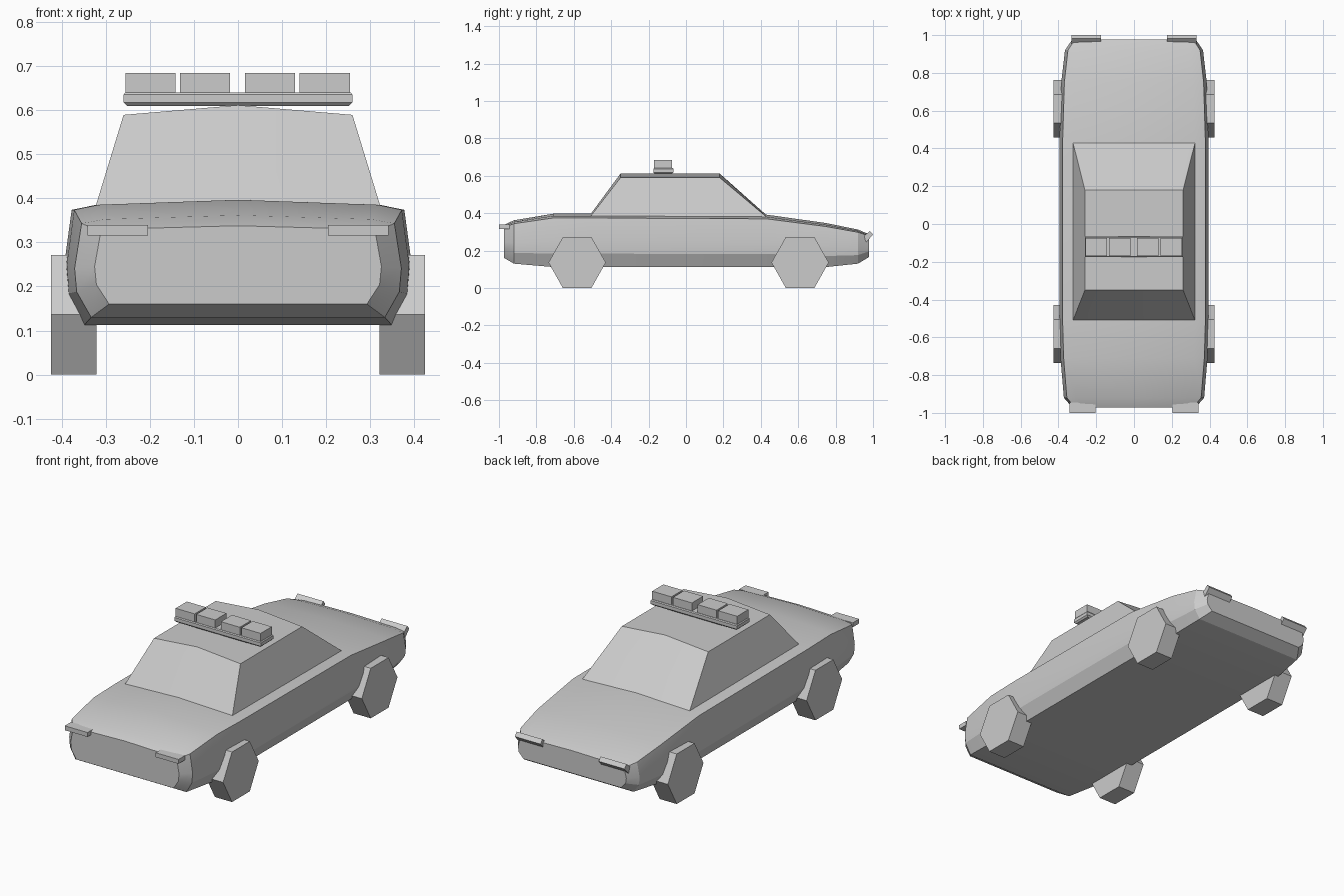
import bpy, math

if "Cube" in bpy.data.objects:
    bpy.data.objects.remove(bpy.data.objects["Cube"])


def mesh(name, verts, faces, smooth=False):
    me = bpy.data.meshes.new(name)
    me.from_pydata(verts, [], faces)
    me.update()
    ob = bpy.data.objects.new(name, me)
    bpy.context.collection.objects.link(ob)
    bpy.ops.object.select_all(action='DESELECT')
    ob.select_set(True)
    bpy.context.view_layer.objects.active = ob
    bpy.ops.object.mode_set(mode='EDIT')
    bpy.ops.mesh.select_all(action='SELECT')
    bpy.ops.mesh.normals_make_consistent(inside=False)
    bpy.ops.object.mode_set(mode='OBJECT')
    if smooth:
        bpy.ops.object.shade_smooth_by_angle(angle=math.radians(20))
    return ob


def loft(name, rings, smooth=False):
    """Bridge equal-length closed rings and cap both ends."""
    n = len(rings[0])
    verts = [v for r in rings for v in r]
    faces = [(k * n + i, k * n + (i + 1) % n, (k + 1) * n + (i + 1) % n, (k + 1) * n + i)
             for k in range(len(rings) - 1) for i in range(n)]
    last = (len(rings) - 1) * n
    faces += [tuple(range(n)), tuple(range(last, last + n))]
    return mesh(name, verts, faces, smooth)


def prism(name, profile, x0, x1):
    """Extrude a (y, z) profile along x."""
    return loft(name, [[(x, y, z) for y, z in profile] for x in (x0, x1)])


def rect(y0, y1, z0, z1):
    return [(y0, z0), (y1, z0), (y1, z1), (y0, z1)]


# body: one half section, scaled along the length
half = [(.355, 0), (.39, .25), (.395, .48), (.378, .92), (.322, .96)]
section = half + [(0, 1)] + [(-x, h) for x, h in reversed(half)]
stations = [  # y, width scale, bottom, top
    (-.972, .825, .16, .338), (-.92, .94, .13, .362), (-.71, .985, .112, .397),
    (-.51, 1, .112, .397), (.43, 1, .112, .392), (.75, .975, .112, .347),
    (.92, .925, .13, .312), (.978, .825, .165, .288)]
loft("body", [[(x * s, y, b + h * (t - b)) for x, h in section]
              for y, s, b, t in stations], True)

# cabin with a slightly peaked roof
loft("cabin", [
    [(-.323, -.51, .384), (0, -.51, .395), (.323, -.51, .384),
     (.323, .43, .38), (0, .43, .39), (-.323, .43, .38)],
    [(-.26, -.35, .59), (0, -.35, .612), (.26, -.35, .59),
     (.26, .18, .59), (0, .18, .612), (-.26, .18, .59)]], True)

# roof light bar: chamfered base and four lamps
loft("light_bar_base", [
    [(sx * (.26 - c), -.121 + sy * (.054 - c), z)
     for sx, sy in ((-1, -1), (1, -1), (1, 1), (-1, 1))]
    for z, c in ((.61, .008), (.618, 0), (.636, 0), (.641, .004))])
for i, (a, b) in enumerate(((-.256, -.142), (-.132, -.018), (.016, .13), (.14, .255))):
    prism(f"light_bar_lamp_{i + 1}", rect(-.17, -.074, .638, .685), a, b)

# wheels and end lights, on both sides
hexagon = [(math.cos(i * math.pi / 3) * .153, .136 + math.sin(i * math.pi / 3) * .157)
           for i in range(6)]
for side, s in (("left", -1), ("right", 1)):
    for end, y in (("front", -.582), ("rear", .61)):
        prism(f"{end}_{side}_wheel", [(y + dy, z) for dy, z in hexagon], s * .322, s * .425)
    prism(f"front_{side}_light", rect(-1, -.945, .316, .34), s * .205, s * .342)
    prism(f"rear_{side}_light", [(.945, .272), (.962, .243), (1, .285), (.983, .305)],
          s * .175, s * .33)
